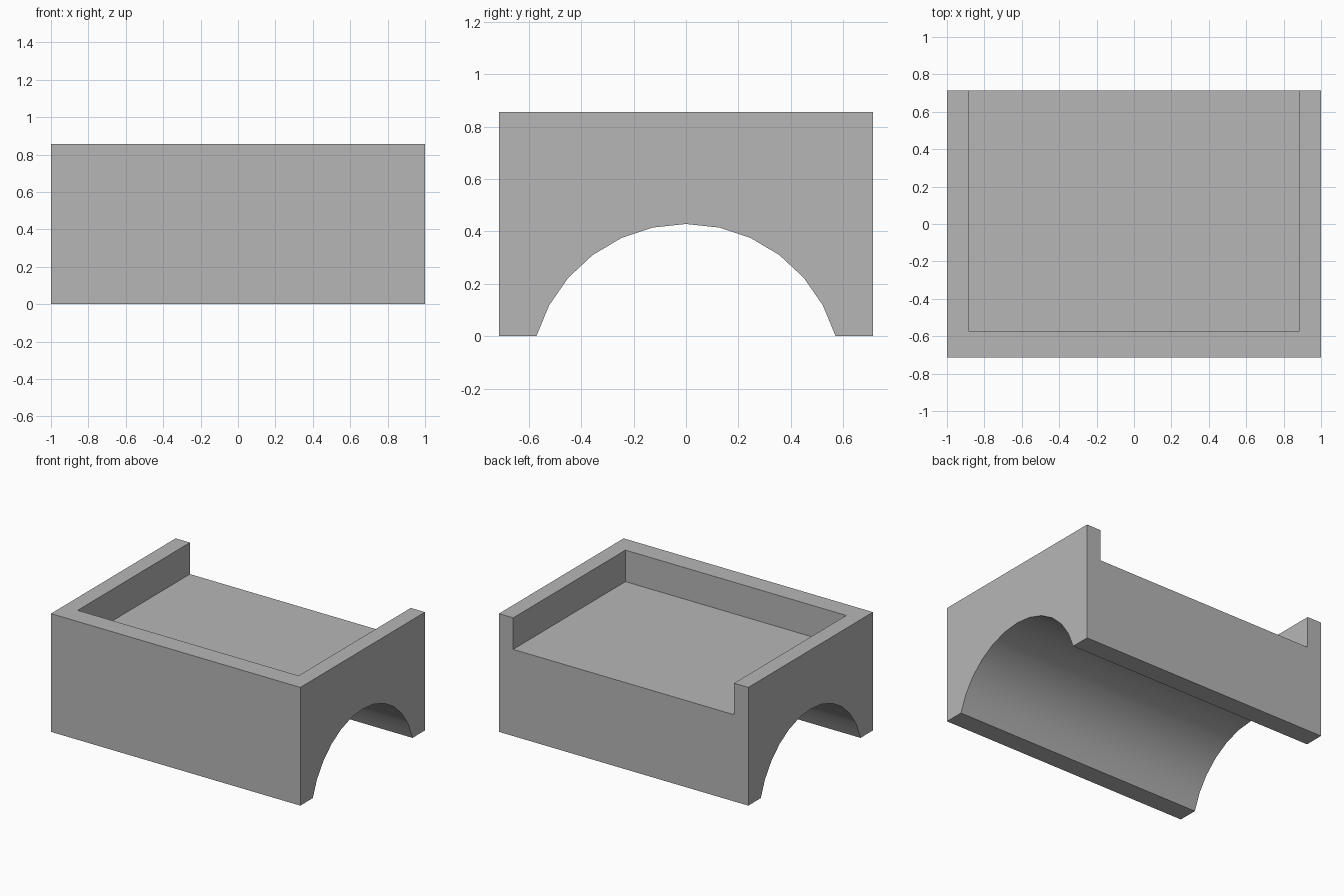
import bpy, bmesh, math
from mathutils import Vector

default = bpy.data.objects.get("Cube")
if default:
    bpy.data.objects.remove(default, do_unlink=True)

UNIT = 1 / 7                                  # design module
HALF_W, HALF_D, HEIGHT = 7 * UNIT, 5 * UNIT, 6 * UNIT
ARCH_HALF, ARCH_RISE, ARCH_STEPS = 4 * UNIT, 3 * UNIT, 12
FLOOR, SIDE_WALL, FRONT_WALL = 4.4 * UNIT, 0.8 * UNIT, UNIT

grey = bpy.data.materials.new("plain grey")
grey.use_nodes = True
colour = (0.47, 0.47, 0.47, 1)
grey.diffuse_color = colour
grey.node_tree.nodes["Principled BSDF"].inputs["Base Color"].default_value = colour


def extrude_x(name, profile, half_width):
    """Solid made by sweeping a (y, z) profile along x."""
    bm = bmesh.new()
    face = bm.faces.new([bm.verts.new((-half_width, y, z)) for y, z in profile])
    swept = bmesh.ops.extrude_face_region(bm, geom=[face])["geom"]
    verts = [v for v in swept if isinstance(v, bmesh.types.BMVert)]
    bmesh.ops.translate(bm, verts=verts, vec=Vector((2 * half_width, 0, 0)))
    bmesh.ops.recalc_face_normals(bm, faces=bm.faces)
    mesh = bpy.data.meshes.new(name)
    bm.to_mesh(mesh)
    bm.free()
    mesh.materials.append(grey)
    obj = bpy.data.objects.new(name, mesh)
    bpy.context.collection.objects.link(obj)
    return obj


# Block with a shallow circular arch through it
drop = (ARCH_HALF ** 2 - ARCH_RISE ** 2) / (2 * ARCH_RISE)
radius = ARCH_RISE + drop
sweep = math.atan2(ARCH_HALF, drop)
angles = [sweep * (2 * i / ARCH_STEPS - 1) for i in range(ARCH_STEPS + 1)]
arch = [(radius * math.sin(a), radius * math.cos(a) - drop) for a in angles]
arch[0], arch[-1] = (-ARCH_HALF, 0), (ARCH_HALF, 0)
outline = [(-HALF_D, 0)] + arch + [(HALF_D, 0), (HALF_D, HEIGHT), (-HALF_D, HEIGHT)]
block = extrude_x("arched_tray_block", outline, HALF_W)

# Tray recess, open at the back
y0, y1, z1 = FRONT_WALL - HALF_D, HALF_D + UNIT, HEIGHT + UNIT
cutter = extrude_x("recess_cutter", [(y0, FLOOR), (y1, FLOOR), (y1, z1), (y0, z1)],
                   HALF_W - SIDE_WALL)
cutter.hide_render = True

cut = block.modifiers.new("recess", "BOOLEAN")
cut.operation = "DIFFERENCE"
cut.solver = "EXACT"
cut.object = cutter

bpy.ops.object.select_all(action="DESELECT")
block.select_set(True)
bpy.context.view_layer.objects.active = block
bpy.ops.object.modifier_apply(modifier=cut.name)
bpy.data.objects.remove(cutter, do_unlink=True)

# Smooth arch, crisp corners
bpy.ops.object.shade_smooth_by_angle(angle=math.radians(30))
